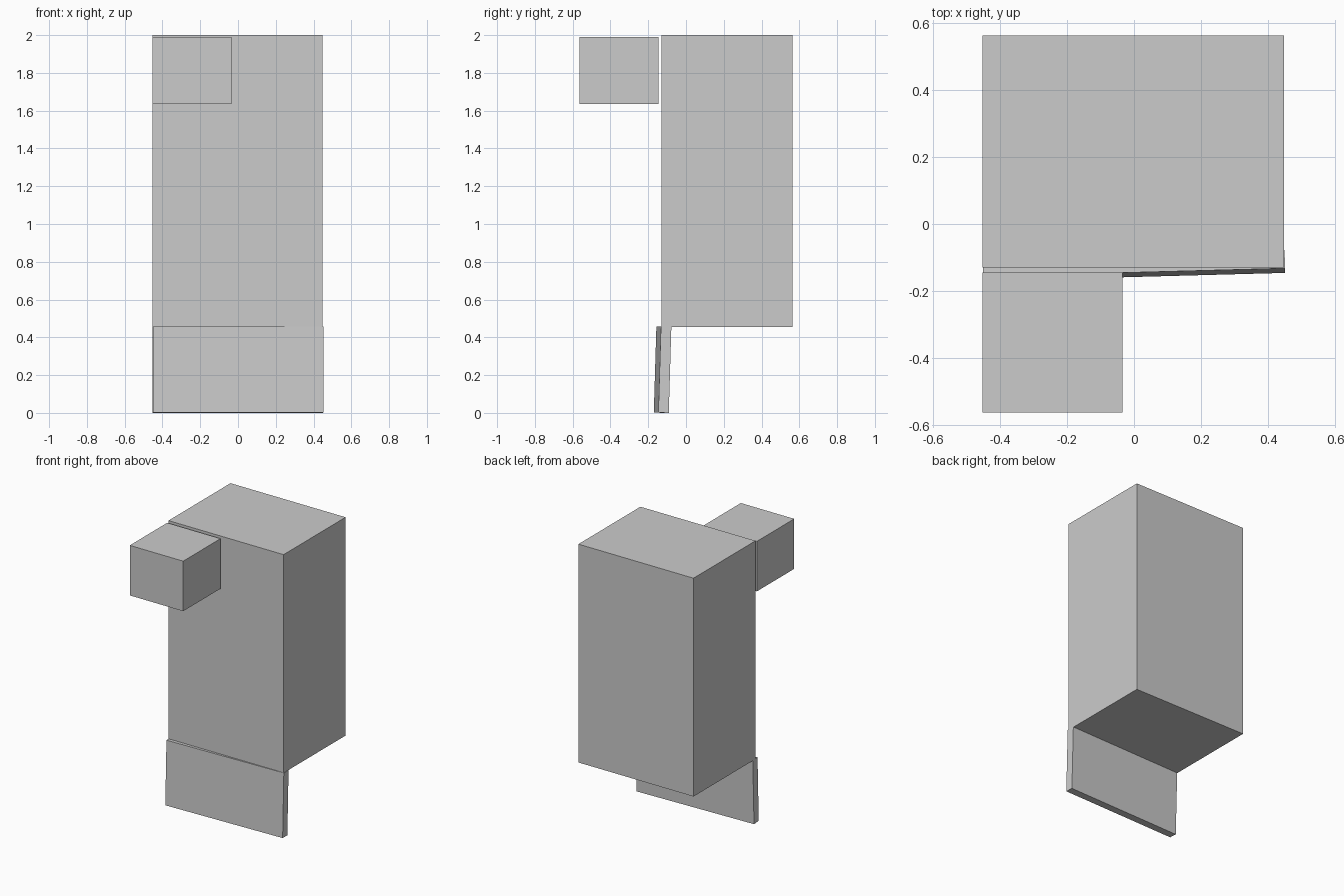
import bpy

if "Cube" in bpy.data.objects:
    bpy.data.objects.remove(bpy.data.objects["Cube"])


def box(name, center, size, rotation=(0, 0, 0)):
    bpy.ops.mesh.primitive_cube_add(size=1, location=center, rotation=rotation)
    obj = bpy.context.object
    obj.name = name
    obj.scale = size
    bpy.ops.object.transform_apply(location=False, rotation=False, scale=True)
    return obj


def box_between(name, low, high):
    center = [(a + b) / 2 for a, b in zip(low, high)]
    size = [b - a for a, b in zip(low, high)]
    return box(name, center, size)


# Tall main body, raised above the ground
box_between("main_body", (-0.453, -0.130, 0.455), (0.448, 0.563, 2.0))

# Small block in front of the upper left corner
box_between("upper_block", (-0.453, -0.563, 1.636), (-0.035, -0.145, 1.990))

# Thin lower panel, leaning back and turned slightly
box("lower_panel", (0.0, -0.124, 0.2285), (0.902, 0.055, 0.4555),
    (-0.030, 0.0, 0.027))
